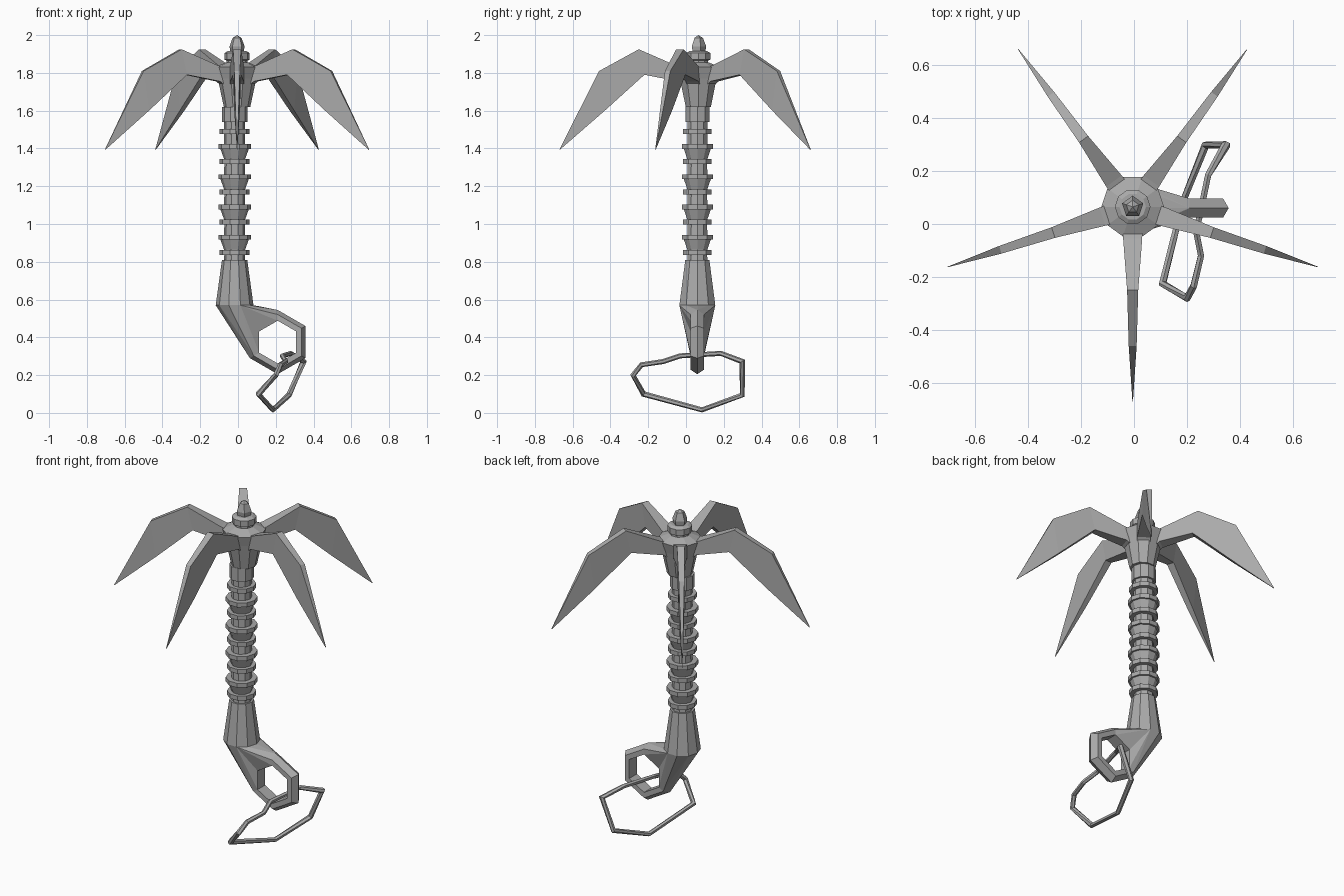
import bpy, bmesh
from math import sin, cos, pi, radians
from mathutils import Vector

if "Cube" in bpy.data.objects:
    bpy.data.objects.remove(bpy.data.objects["Cube"], do_unlink=True)

steel = bpy.data.materials.new("steel_grey")
steel.use_nodes = True
GREY = (0.4, 0.4, 0.4, 1)
steel.diffuse_color = GREY
steel.node_tree.nodes["Principled BSDF"].inputs["Base Color"].default_value = GREY

SIDES = 10
AXIS = Vector((-0.018, 0.06, 0))   # centre line of the shaft
HEAD = Vector((-0.005, 0.065, 0))  # centre line of the claws


def finish(name, bm):
    bmesh.ops.recalc_face_normals(bm, faces=bm.faces)
    mesh = bpy.data.meshes.new(name)
    bm.to_mesh(mesh)
    bm.free()
    mesh.materials.append(steel)
    obj = bpy.data.objects.new(name, mesh)
    bpy.context.collection.objects.link(obj)
    return obj


def loft(name, rings, closed=False):
    """Skin equal-sized point rings, either capped or joined end to end."""
    bm = bmesh.new()
    loops = [[bm.verts.new(p) for p in ring] for ring in rings]
    n = len(loops[0])
    pairs = list(zip(loops, loops[1:]))
    if closed:
        pairs.append((loops[-1], loops[0]))
    else:
        bm.faces.new(loops[0])
        bm.faces.new(loops[-1])
    for a, b in pairs:
        for i in range(n):
            j = (i + 1) % n
            bm.faces.new((a[i], a[j], b[j], b[i]))
    bmesh.ops.remove_doubles(bm, verts=bm.verts, dist=0.0005)
    return finish(name, bm)


def circle(r, z, centre=AXIS, n=SIDES, turn=0.0):
    return [centre + Vector((r * cos(turn + 2 * pi * i / n),
                             r * sin(turn + 2 * pi * i / n), z)) for i in range(n)]


def turned(name, profile, centre=AXIS, n=SIDES, turn=0.0):
    return loft(name, [circle(r, z, centre, n, turn) for r, z in profile])


def hull(name, points):
    bm = bmesh.new()
    for p in points:
        bm.verts.new(p)
    res = bmesh.ops.convex_hull(bm, input=bm.verts)
    junk = {v for v in res["geom_interior"] + res["geom_unused"]
            if isinstance(v, bmesh.types.BMVert)}
    bmesh.ops.delete(bm, geom=list(junk), context="VERTS")
    bmesh.ops.dissolve_limit(bm, angle_limit=0.02, verts=bm.verts, edges=bm.edges)
    return finish(name, bm)


# Handle: flared foot, cup-shaped grip segments between collars, neck
grip = [(0.1, 0.57), (0.067, 0.81), (0.056, 0.81)]
for k in range(4):
    z = 0.85 + 0.16 * k
    grip += [(0.054, z), (0.056, z + 0.015), (0.076, z + 0.07),
             (0.076, z + 0.085), (0.056, z + 0.09)]
grip += [(0.056, 1.54), (0.067, 1.54), (0.067, 1.62)]
turned("handle", grip)
for k in range(9):
    z, r = 0.85 + 0.08 * k, 0.086 if k % 2 else 0.079
    turned("grip_collar", [(r, z - 0.013), (r, z + 0.013)])

# Head: hub, collar and pointed finial
turned("hub", [(0.07, 1.62), (0.102, 1.77), (0.118, 1.83), (0.06, 1.855)], HEAD)
turned("top_collar", [(0.055, 1.84), (0.055, 1.865), (0.067, 1.87),
                      (0.067, 1.905), (0.05, 1.915)], HEAD)
turned("finial", [(0.035, 1.9), (0.042, 1.94), (0.025, 1.985), (0.0, 2.0)],
       HEAD, 5, pi / 2)

# Five claws: (radius, z) of upper and lower edge, and half width
CLAW = [(0.06, 1.82, 0.06, 1.72, 0.037), (0.12, 1.84, 0.105, 1.755, 0.036),
        (0.315, 1.925, 0.285, 1.79, 0.021), (0.525, 1.81, 0.495, 1.6, 0.015),
        (0.735, 1.395, 0.733, 1.393, 0.001)]
for k in range(5):
    a = radians(54 + 72 * k)
    out, side = Vector((cos(a), sin(a), 0)), Vector((-sin(a), cos(a), 0))
    rings = []
    for ru, zu, rl, zl, w in CLAW:
        upper, lower = HEAD + out * ru, HEAD + out * rl
        upper.z, lower.z = zu, zl
        rings.append([upper - side * w, upper + side * w,
                      lower + side * w, lower - side * w])
    loft("claw", rings)


# Hexagonal eye with a ridged outer edge
def eye_section(degrees):
    a = radians(degrees)
    return [Vector((0.21 + r * cos(a), 0.06 + y, 0.375 + r * sin(a)))
            for r, y in ((0.113, -0.036), (0.146, -0.036), (0.17, 0),
                         (0.146, 0.036), (0.113, 0.036))]


loft("eye", [eye_section(30 + 60 * k) for k in range(6)], closed=True)

# Tapered shoulder joining the handle to the eye
foot = circle(0.1, 0.57)
hull("shoulder_upper", foot + eye_section(90) + eye_section(150))
hull("shoulder_lower", foot + eye_section(150) + eye_section(210))

# Cord looped through the eye
PATH = [(0.20, -0.28, 0.20), (0.225, -0.235, 0.255), (0.253, -0.12, 0.272),
        (0.235, -0.03, 0.302), (0.28, 0.185, 0.315), (0.347, 0.298, 0.272),
        (0.27, 0.298, 0.095), (0.185, 0.085, 0.016), (0.108, -0.225, 0.1)]
points = [Vector(p) for p in PATH]
rings = []
for i, p in enumerate(points):
    before = (p - points[i - 1]).normalized()
    after = (points[(i + 1) % len(points)] - p).normalized()
    tangent = (before + after).normalized()
    u = tangent.cross(Vector((1, 0, 0))).normalized()
    v = tangent.cross(u)
    scale = 0.013 / max(0.6, tangent.dot(after))
    rings.append([p + (u * cos(pi * j / 3) + v * sin(pi * j / 3)) * scale
                  for j in range(6)])
loft("cord", rings, closed=True)
